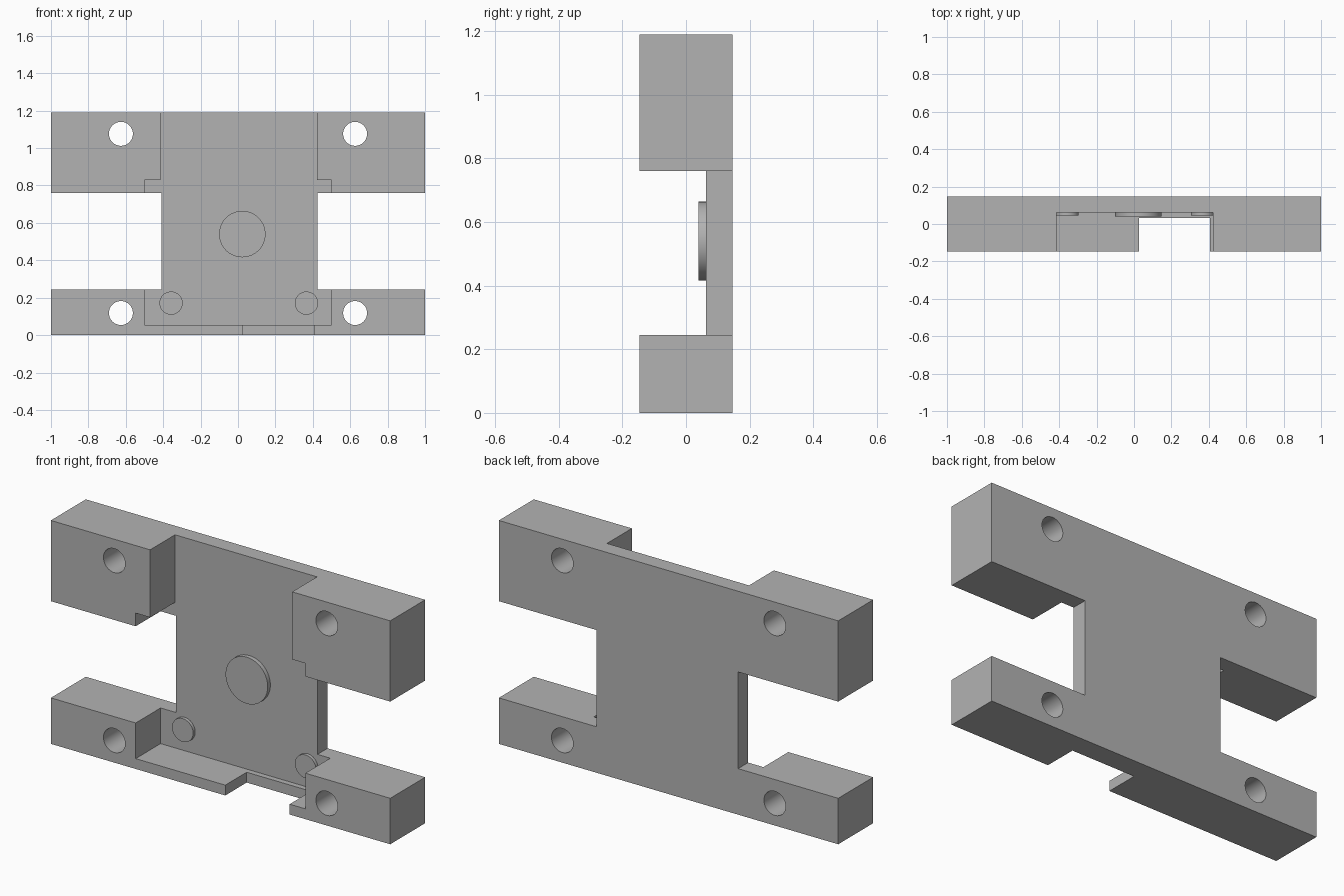
import bpy
import bmesh
import math
from mathutils import Matrix

cube = bpy.data.objects.get("Cube")
if cube:
    bpy.data.objects.remove(cube, do_unlink=True)

BACK, FRONT, FLOOR = 0.147, -0.147, 0.0625

grey = bpy.data.materials.new("plain_grey")
grey.use_nodes = True
colour = (0.45, 0.45, 0.45, 1)
grey.diffuse_color = colour
grey.node_tree.nodes["Principled BSDF"].inputs["Base Color"].default_value = colour


def finish(name, bm):
    bmesh.ops.recalc_face_normals(bm, faces=bm.faces)
    mesh = bpy.data.meshes.new(name)
    bm.to_mesh(mesh)
    bm.free()
    obj = bpy.data.objects.new(name, mesh)
    bpy.context.collection.objects.link(obj)
    mesh.materials.append(grey)
    return obj


def prism(name, outline, y0, y1):
    """Extrude an x-z outline from y0 to y1."""
    bm = bmesh.new()
    face = bm.faces.new([bm.verts.new((x, y0, z)) for x, z in outline])
    grown = bmesh.ops.extrude_face_region(bm, geom=[face])["geom"]
    moved = [v for v in grown if isinstance(v, bmesh.types.BMVert)]
    bmesh.ops.translate(bm, verts=moved, vec=(0, y1 - y0, 0))
    return finish(name, bm)


def cylinder(name, x, z, radius, y0, y1):
    """Round part along the y axis."""
    bm = bmesh.new()
    place = Matrix.Translation((x, (y0 + y1) / 2, z)) @ Matrix.Rotation(math.pi / 2, 4, "X")
    bmesh.ops.create_cone(bm, cap_ends=True, segments=64, radius1=radius,
                          radius2=radius, depth=y1 - y0, matrix=place)
    return finish(name, bm)


def smooth(obj):
    bpy.ops.object.select_all(action="DESELECT")
    obj.select_set(True)
    bpy.context.view_layer.objects.active = obj
    bpy.ops.object.shade_smooth_by_angle(angle=math.radians(30))


def cut(target, cutter):
    cutter.hide_render = True
    mod = target.modifiers.new("cut", "BOOLEAN")
    mod.operation = "DIFFERENCE"
    mod.solver = "EXACT"
    mod.object = cutter
    bpy.context.view_layer.objects.active = target
    bpy.ops.object.modifier_apply(modifier=mod.name)
    bpy.data.objects.remove(cutter, do_unlink=True)


# Body: an H lying on its side, at full depth
left, right = 0.425, -0.41
low, high, top = 0.245, 0.76, 1.19
body = prism("mounting_body", [
    (-1, 0), (1, 0), (1, low), (left, low), (left, high), (1, high),
    (1, top), (-1, top), (-1, high), (right, high), (right, low), (-1, low)],
    FRONT, BACK)

# Central recess, wider below the step in the upper blocks
cut(body, prism("recess_cutter", [
    (-0.5, 0.055), (0.5, 0.055), (0.5, 0.83), (0.422, 0.83),
    (0.422, 1.4), (-0.415, 1.4), (-0.415, 0.83), (-0.5, 0.83)], -0.5, FLOOR))

# Gap in the bottom lip
cut(body, prism("lip_gap_cutter", [
    (0.028, -0.2), (0.407, -0.2), (0.407, 0.1), (0.028, 0.1)], -0.5, 0.033))

# Screw holes through the four corners
for x in (-0.626, 0.626):
    for z in (0.118, 1.076):
        cut(body, cylinder("hole_cutter", x, z, 0.064, -0.5, 0.5))
smooth(body)

# Raised discs on the recess floor
for name, x, z, radius, front in (
        ("centre_disc", 0.023, 0.54, 0.124, 0.04),
        ("lower_right_disc", -0.358, 0.171, 0.062, 0.045),
        ("lower_left_disc", 0.366, 0.171, 0.062, 0.045)):
    smooth(cylinder(name, x, z, radius, front, FLOOR + 0.002))
